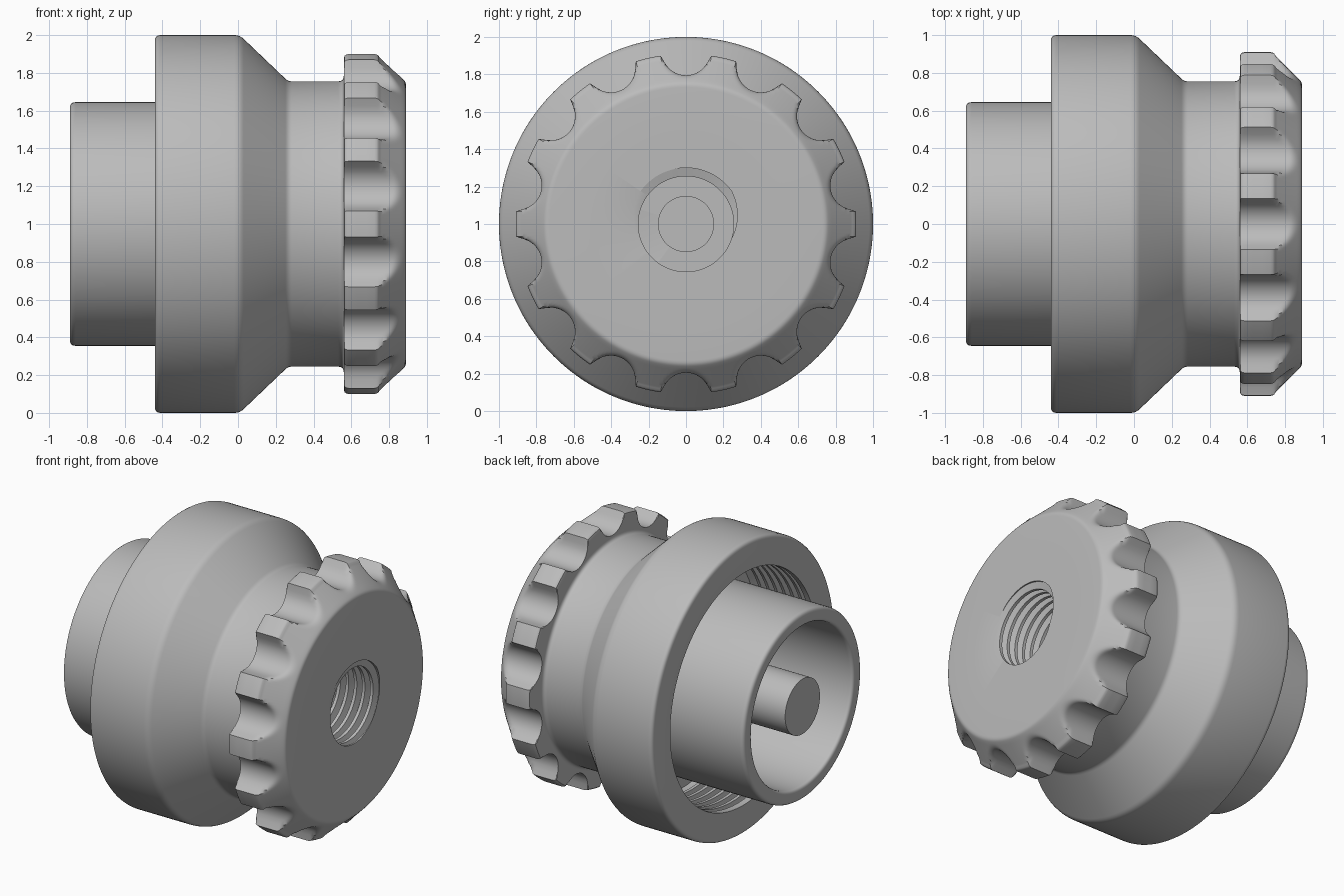
import bpy
import bmesh
from math import sin, cos, asin, sqrt, pi, floor

cube = bpy.data.objects.get("Cube")
if cube:
    bpy.data.objects.remove(cube, do_unlink=True)

# One metal colour for every part
metal = bpy.data.materials.new("grey_metal")
metal.use_nodes = True
GREY = (0.5, 0.5, 0.5, 1)
metal.diffuse_color = GREY
metal.node_tree.nodes["Principled BSDF"].inputs["Base Color"].default_value = GREY

FLUTES = 14


def ring(x, r):
    """Plain circular row of a turned part."""
    return lambda a: (x, r)


def rounded(x, r, dx0, dr0, dx1, dr1, steps=4):
    """Rows of a rounded corner at (x, r), from one offset to another."""
    rows = []
    for i in range(steps + 1):
        t = i / steps
        u, v = (1 - t) ** 2, t ** 2
        rows.append(ring(x + u * dx0 + v * dx1, r + u * dr0 + v * dr1))
    return rows


def thread_radius(phase, minor, major):
    """Trapezoid groove, phase in turns."""
    p = phase - floor(phase)
    if p < 0.35:
        t = 0
    elif p < 0.55:
        t = (p - 0.35) / 0.2
    elif p < 0.85:
        t = 1
    else:
        t = (1 - p) / 0.15
    return minor + (major - minor) * t


def thread(x0, x1, pitch, minor, major):
    """Helical rows of an internal thread, trimmed at both ends."""
    def row(turn):
        def point(a):
            x = x0 + (turn + a / (2 * pi)) * pitch
            x = min(max(x, x0), x1)
            phase = (x - x0) / pitch - a / (2 * pi)
            return x, thread_radius(phase + 1e-6, minor, major)
        return point
    turns = int((x1 - x0) / pitch) + 3
    return [row(k - 1 + f) for k in range(turns) for f in (0, 0.35, 0.55, 0.85)]


def fluted(x, r):
    """Row of the grip, scooped by round flutes with softened edges."""
    centre, cut, soft = 0.925, 0.13, 0.025
    pitch = 2 * pi / FLUTES

    def point(a):
        d = (a - pi / 2 + pitch / 2) % pitch - pitch / 2
        if abs(d) >= asin(cut / centre):
            scoop = 0.93 + abs(d) - asin(cut / centre)
        else:
            s = centre * sin(d)
            scoop = centre * cos(d) - sqrt(cut * cut - s * s)
        h = max(soft - abs(r - scoop), 0) / soft
        return x, min(r, scoop) - h * h * soft / 4
    return point


def turn(name, rows, segments):
    """Sweep the rows around the x axis at z = 1."""
    bm = bmesh.new()
    grid = []
    for row in rows:
        line = []
        for j in range(segments + 1):
            a = 2 * pi * j / segments
            x, r = row(a)
            line.append(bm.verts.new((x, r * cos(a), 1 + r * sin(a))))
        grid.append(line)
    for low, high in zip(grid, grid[1:]):
        for j in range(segments):
            bm.faces.new((low[j], low[j + 1], high[j + 1], high[j]))
    bmesh.ops.remove_doubles(bm, verts=bm.verts[:], dist=0.00005)
    bmesh.ops.recalc_face_normals(bm, faces=bm.faces[:])
    mesh = bpy.data.meshes.new(name)
    bm.to_mesh(mesh)
    bm.free()
    mesh.materials.append(metal)
    obj = bpy.data.objects.new(name, mesh)
    bpy.context.collection.objects.link(obj)
    bpy.ops.object.select_all(action="DESELECT")
    obj.select_set(True)
    bpy.context.view_layer.objects.active = obj
    bpy.ops.object.shade_smooth_by_angle(angle=pi / 6)
    return obj


# Main body: threaded front bore, fluted grip, neck, cone, collar, rear cavity
PITCH = 0.062
bore_floor = 0.89 - 7.95 * PITCH
body = [ring(bore_floor, 0)]
body += thread(bore_floor, 0.89, PITCH, 0.255, 0.30)
body += [ring(0.89, 0.5)]
body += rounded(0.89, 0.75, 0, -0.02, -0.012, 0.012)
body += [fluted(0.87 - 0.01 * i, 0.771 + 0.01 * i) for i in range(13)]
body += [fluted(0.743, 0.902), fluted(0.735, 0.907), fluted(0.722, 0.91)]
body += [fluted(x, 0.91) for x in (0.68, 0.63, 0.585)]
body += [fluted(0.573, 0.907), fluted(0.564, 0.9), fluted(0.56, 0.885)]
body += rounded(0.56, 0.755, 0, 0.03, -0.03, 0)
body += rounded(0.265, 0.755, 0.02, 0, -0.015, 0.015)
body += rounded(0.01, 1, 0.02, -0.02, -0.03, 0)
body += rounded(-0.44, 1, 0.03, 0, 0, -0.03)
body += [ring(-0.44, 0.8), ring(-0.40, 0.8)]
body += thread(-0.40, -0.02, PITCH, 0.8, 0.845)
body += [ring(0.02, 0.8), ring(0.02, 0)]
turn("main_body", body, FLUTES * 24)

# Rear sleeve: thin open tube rooted in the cavity floor
sleeve = [ring(0.04, 0.55), ring(0.04, 0.645)]
sleeve += rounded(-0.89, 0.645, 0.03, 0, 0, -0.03)
sleeve += rounded(-0.89, 0.55, 0, 0.025, 0.025, 0)
sleeve += [ring(0.04, 0.55)]
turn("rear_sleeve", sleeve, 128)

# Centre pin: runs through to the front bore with a thinner tip
pin = [(-0.89, 0), (-0.89, 0.19), (0.2, 0.19), (0.2, 0.15), (0.45, 0.15), (0.45, 0)]
turn("centre_pin", [ring(x, r) for x, r in pin], 64)
